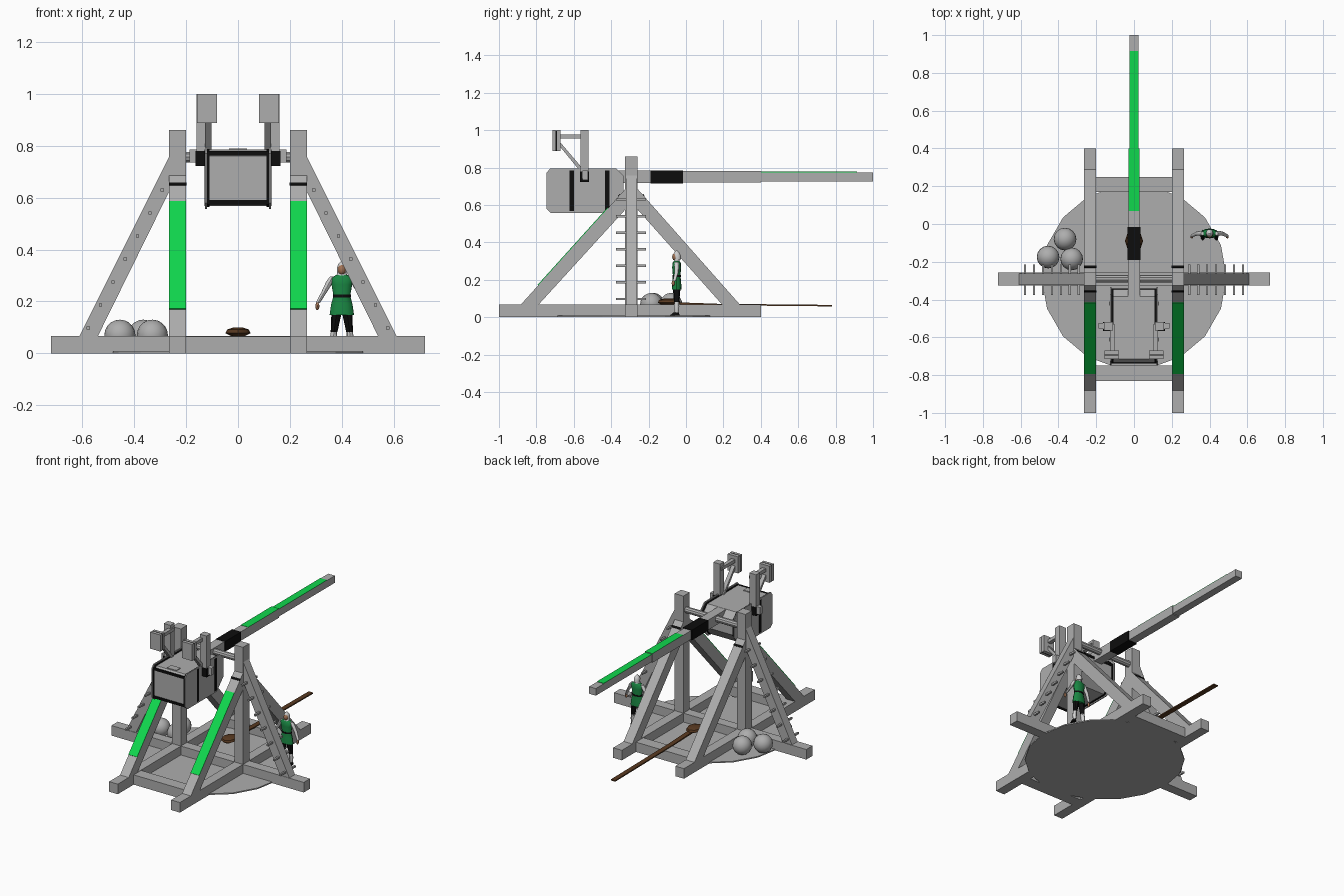
import bpy, bmesh, math
from mathutils import Vector

if "Cube" in bpy.data.objects:
    bpy.data.objects.remove(bpy.data.objects["Cube"])


def material(name, rgb):
    m = bpy.data.materials.new(name)
    m.diffuse_color = (*rgb, 1)
    m.use_nodes = True
    m.node_tree.nodes["Principled BSDF"].inputs["Base Color"].default_value = m.diffuse_color
    return m


GREY = material("grey wood", (0.42, 0.42, 0.42))
GREEN = material("bright green", (0.005, 0.68, 0.075))
BLACK = material("black iron", (0.004, 0.004, 0.004))
BROWN = material("brown leather", (0.10, 0.042, 0.015))
TUNIC = material("tunic green", (0.01, 0.24, 0.055))
WHITE = material("pale cloth", (0.62, 0.62, 0.62))
SKIN = material("skin", (0.36, 0.17, 0.09))


def finish(name, bm, mat, smooth=False):
    bmesh.ops.recalc_face_normals(bm, faces=bm.faces)
    me = bpy.data.meshes.new(name)
    bm.to_mesh(me)
    bm.free()
    me.materials.append(mat)
    ob = bpy.data.objects.new(name, me)
    bpy.context.collection.objects.link(ob)
    if smooth:
        bpy.context.view_layer.objects.active = ob
        ob.select_set(True)
        bpy.ops.object.shade_smooth_by_angle(angle=math.radians(45))
        ob.select_set(False)
    return ob


def prism(name, axis, pts, lo, hi, mat):
    """Extrude a 2D outline along one axis; the outline uses the other two in order."""
    bm = bmesh.new()
    rings = []
    for c in (lo, hi):
        ring = []
        for p in pts:
            v = list(p)
            v.insert("xyz".index(axis), c)
            ring.append(bm.verts.new(v))
        rings.append(ring)
        bm.faces.new(ring)
    n = len(pts)
    for i in range(n):
        j = (i + 1) % n
        bm.faces.new((rings[0][i], rings[0][j], rings[1][j], rings[1][i]))
    return finish(name, bm, mat)


def box(name, x0, x1, y0, y1, z0, z1, mat=GREY):
    return prism(name, "z", [(x0, y0), (x1, y0), (x1, y1), (x0, y1)], z0, z1, mat)


def loft(name, rings, mat, n=10):
    """Skin horizontal ellipses given as (x, y, z, rx, ry)."""
    bm = bmesh.new()
    loops = []
    for x, y, z, rx, ry in rings:
        loops.append([bm.verts.new((x + rx * math.cos(2 * math.pi * i / n),
                                    y + ry * math.sin(2 * math.pi * i / n), z)) for i in range(n)])
    for a, b in zip(loops, loops[1:]):
        for i in range(n):
            j = (i + 1) % n
            bm.faces.new((a[i], a[j], b[j], b[i]))
    bm.faces.new(loops[0])
    bm.faces.new(loops[-1])
    return finish(name, bm, mat, True)


def ball(name, loc, r, mat, scale=(1, 1, 1), u=16, v=10):
    bm = bmesh.new()
    bmesh.ops.create_uvsphere(bm, u_segments=u, v_segments=v, radius=r)
    for w in bm.verts:
        w.co = Vector([c * s for c, s in zip(w.co, scale)]) + Vector(loc)
    return finish(name, bm, mat, True)


# Ground disc and base frame
N = 18
prism("ground_disc", "z", [(0.49 * math.cos(2 * math.pi * i / N), -0.28 + 0.49 * math.sin(2 * math.pi * i / N))
                           for i in range(N)], 0, 0.008, GREY)
box("wide_cross_rail", -0.72, 0.72, -0.325, -0.258, 0, 0.068)
box("back_cross_rail", -0.2, 0.2, 0.17, 0.25, 0, 0.066)
box("front_cross_rail", -0.2, 0.2, -0.83, -0.75, 0, 0.066)


def edge_plate(name, a, b, z0, z1, x0, x1, out, mat):
    """Thin painted plate lying on the sloping outer edge a-b of a brace."""
    at = lambda z: a[0] + (b[0] - a[0]) * (z - a[1]) / (b[1] - a[1])
    prism(name, "x", [(at(z0), z0), (at(z1), z1), (at(z1) + out, z1 + 0.003), (at(z0) + out, z0 + 0.003)],
          x0, x1, mat)


for s, side in ((-1, "left"), (1, "right")):
    x0, x1 = sorted((s * 0.2, s * 0.265))
    box(side + "_base_rail", x0, x1, -1, 0.4, 0, 0.068)
    box(side + "_post", x0, x1, -0.325, -0.258, 0, 0.86)
    # Front and back braces with paint and iron bands
    fa, fb = (-0.89, 0.06), (-0.325, 0.685)
    ba, bb = (0.295, 0.06), (-0.258, 0.685)
    prism(side + "_front_brace", "x", [fa, fb, (-0.325, 0.575), (-0.795, 0.06)], x0, x1, GREY)
    prism(side + "_back_brace", "x", [ba, bb, (-0.258, 0.575), (0.2, 0.06)], x0, x1, GREY)
    edge_plate(side + "_brace_paint", fa, fb, 0.17, 0.585, x0, x1, -0.003, GREEN)
    edge_plate(side + "_front_band", fa, fb, 0.646, 0.656, x0 - 0.001, x1 + 0.001, -0.003, BLACK)
    edge_plate(side + "_back_band", ba, bb, 0.646, 0.656, x0 - 0.001, x1 + 0.001, 0.003, BLACK)
    # Side brace with climbing pegs
    prism(side + "_side_brace", "y", [(s * 0.614, 0.06), (s * 0.262, 0.765), (s * 0.262, 0.63), (s * 0.543, 0.06)],
          -0.322, -0.262, GREY)
    for i in range(7):
        px, pz = s * (0.577 - 0.0475 * i), 0.098 + 0.0885 * i
        box(f"{side}_peg_{i}", px - 0.006, px + 0.006, -0.375, -0.215, pz - 0.006, pz + 0.006)

# Throwing arm and axle
prism("axle", "x", [(-0.29 + 0.021 * math.cos(math.pi * i / 5), 0.756 + 0.021 * math.sin(math.pi * i / 5))
                    for i in range(10)], -0.21, 0.21, GREY)
box("arm_butt", -0.031, 0.031, -0.4, -0.18, 0.717, 0.784)
box("arm_beam", -0.028, 0.028, -0.19, 0.4, 0.721, 0.781)
box("arm_tip", -0.025, 0.025, 0.4, 1.0, 0.727, 0.775)
box("arm_band", -0.034, 0.034, -0.19, -0.015, 0.716, 0.785, BLACK)
box("arm_beam_paint", -0.028, 0.028, 0.07, 0.4, 0.781, 0.783, GREEN)
box("arm_tip_paint", -0.025, 0.025, 0.4, 0.915, 0.775, 0.778, GREEN)

# Counterweight: bevelled body with iron trim
outline = [(-0.735, 0.76), (-0.715, 0.785), (-0.385, 0.785), (-0.345, 0.745),
           (-0.345, 0.645), (-0.42, 0.567), (-0.71, 0.567), (-0.735, 0.59)]
centre = (-0.54, 0.678)


def grown(d):
    """Outline moved outwards (or inwards) by about d."""
    return [(y + math.copysign(d, y - centre[0]), z + math.copysign(d, z - centre[1])) for y, z in outline]


prism("counterweight", "x", outline, -0.11, 0.11, GREY)
for s, side in ((-1, "left"), (1, "right")):
    a, b = sorted((s * 0.109, s * 0.125))
    prism(side + "_weight_rim", "x", grown(0.003), a, b, BLACK)
    a, b = sorted((s * 0.12, s * 0.127))
    prism(side + "_weight_panel", "x", grown(-0.011), a, b, GREY)
    a, b = sorted((s * 0.12, s * 0.13))
    for i, y in enumerate((-0.622, -0.432)):
        box(f"{side}_weight_strap_{i}", a, b, y, y + 0.022, 0.567, 0.785, BLACK)
for z in (0.573, 0.762):
    box("weight_front_bar", -0.12, 0.12, -0.739, -0.732, z, z + 0.017, BLACK)
box("weight_back_bar", -0.12, 0.12, -0.35, -0.341, 0.732, 0.746, BLACK)
box("weight_lid_block", -0.035, 0.035, -0.71, -0.665, 0.78, 0.79)

# Twin uprights on the counterweight carrying end plates
for s, side in ((-1, "left"), (1, "right")):
    def part(name, xa, xb, *rest):
        a, b = sorted((s * xa, s * xb))
        box(f"{side}_{name}", a, b, *rest)

    part("upright", 0.11, 0.16, -0.565, -0.52, 0.725, 1.0)
    part("upright_bracket", 0.125, 0.163, -0.567, -0.518, 0.722, 0.78, BLACK)
    part("upright_foot", 0.125, 0.165, -0.555, -0.53, 0.742, 0.783)
    part("upright_pin", 0.13, 0.187, -0.553, -0.523, 0.735, 0.785)
    part("end_plate_front", 0.08, 0.157, -0.715, -0.697, 0.888, 1.0)
    part("end_plate_gap", 0.081, 0.156, -0.697, -0.69, 0.889, 0.999, BLACK)
    part("end_plate_back", 0.08, 0.157, -0.69, -0.67, 0.888, 1.0)
    part("plate_arm", 0.102, 0.128, -0.67, -0.53, 0.955, 0.977)
    a, b = sorted((s * 0.102, s * 0.128))
    prism(side + "_plate_strut", "x", [(-0.672, 0.935), (-0.672, 0.91), (-0.565, 0.78), (-0.54, 0.78)], a, b, GREY)

# Sling strap and pouch
prism("sling_strap", "x", [(-0.05, 0.08), (0.17, 0.072), (0.78, 0.066), (0.78, 0.058), (0.17, 0.064), (-0.05, 0.07)],
      -0.016, 0.016, BROWN)
loft("sling_pouch", [(0, -0.09, 0.066, 0.025, 0.04), (0, -0.09, 0.078, 0.048, 0.06),
                     (0, -0.09, 0.092, 0.042, 0.055), (0, -0.09, 0.099, 0.02, 0.03)], BROWN, 8)

# Stone shot
for i, (x, y) in enumerate(((-0.365, -0.08), (-0.455, -0.175), (-0.33, -0.185))):
    ball(f"stone_{i}", (x, y, 0.07), 0.06, GREY)

# Standing soldier
X, Y = 0.4, -0.05
loft("tunic", [(X, Y, 0.148, 0.047, 0.026), (X, Y, 0.19, 0.041, 0.024), (X, Y, 0.222, 0.032, 0.02),
               (X, Y, 0.265, 0.04, 0.024), (X, Y, 0.29, 0.044, 0.022), (X, Y, 0.302, 0.022, 0.015)], TUNIC, 12)
loft("belt", [(X, Y, 0.216, 0.035, 0.023), (X, Y, 0.226, 0.035, 0.023)], BLACK, 12)
loft("neck_guard", [(X, Y, 0.295, 0.024, 0.017), (X, Y, 0.315, 0.014, 0.014)], WHITE)
ball("head", (X, Y - 0.005, 0.323), 0.019, SKIN, (0.85, 1, 1.15), 10, 8)
loft("helmet", [(X, Y + 0.005, 0.308, 0.018, 0.018), (X, Y + 0.003, 0.33, 0.019, 0.02),
                (X, Y, 0.344, 0.014, 0.016), (X, Y, 0.356, 0.003, 0.003)], WHITE)
for s, side in ((-1, "left"), (1, "right")):
    loft(side + "_sleeve", [(X + s * 0.092, Y - 0.012, 0.195, 0.008, 0.008), (X + s * 0.066, Y, 0.24, 0.011, 0.011),
                            (X + s * 0.046, Y, 0.277, 0.014, 0.013), (X + s * 0.036, Y, 0.296, 0.01, 0.01)], WHITE, 8)
    ball(side + "_hand", (X + s * 0.094, Y - 0.018, 0.182), 0.011, SKIN, (0.7, 0.8, 1.4), 8, 6)
    loft(side + "_breeches", [(X + s * 0.03, Y, 0.082, 0.013, 0.014), (X + s * 0.02, Y, 0.16, 0.02, 0.021)], BLACK, 8)
    loft(side + "_stocking", [(X + s * 0.034, Y, 0.02, 0.009, 0.01), (X + s * 0.033, Y, 0.055, 0.014, 0.014),
                              (X + s * 0.03, Y, 0.084, 0.012, 0.012)], WHITE, 8)
    loft(side + "_shoe", [(X + s * 0.036, Y - 0.01, 0.008, 0.012, 0.028),
                          (X + s * 0.035, Y - 0.003, 0.026, 0.01, 0.014)], BLACK, 8)
